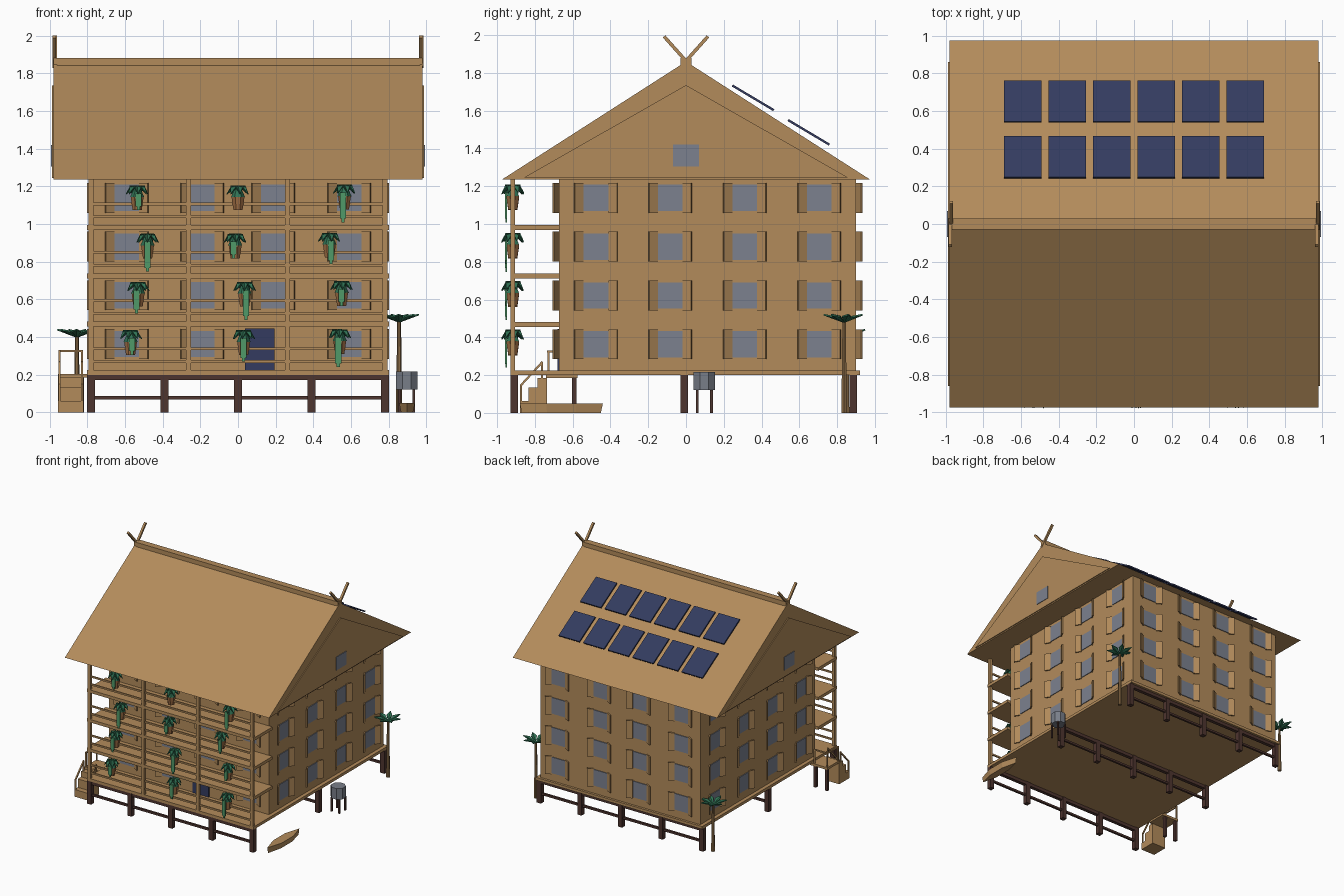
import bpy, bmesh, math
from mathutils import Matrix, Vector

if "Cube" in bpy.data.objects:
    bpy.data.objects.remove(bpy.data.objects["Cube"])


def material(name, r, g, b):
    m = bpy.data.materials.new(name)
    m.diffuse_color = (r, g, b, 1)
    m.use_nodes = True
    m.node_tree.nodes["Principled BSDF"].inputs["Base Color"].default_value = m.diffuse_color
    return m


WOOD = material("tan wood", 0.45, 0.26, 0.105)
DARK = material("dark timber", 0.076, 0.035, 0.028)
GLASS = material("window glass", 0.20, 0.22, 0.275)
NAVY = material("navy", 0.033, 0.044, 0.115)
LEAF = material("leaf green", 0.03, 0.17, 0.09)
VINE = material("vine green", 0.08, 0.32, 0.14)
POT = material("clay pot", 0.36, 0.16, 0.06)
TRUNK = material("palm trunk", 0.25, 0.145, 0.06)
STEEL = material("tank grey", 0.19, 0.21, 0.25)


def finish(name, bm, mat, thickness=0):
    bmesh.ops.recalc_face_normals(bm, faces=bm.faces)
    me = bpy.data.meshes.new(name)
    bm.to_mesh(me)
    bm.free()
    me.materials.append(mat)
    ob = bpy.data.objects.new(name, me)
    bpy.context.collection.objects.link(ob)
    if thickness:
        mod = ob.modifiers.new("thickness", "SOLIDIFY")
        mod.thickness = thickness
        mod.offset = 0
    return ob


def box(bm, lo, hi):
    lo, hi = Vector(lo), Vector(hi)
    m = Matrix.Translation((lo + hi) / 2) @ Matrix.Diagonal((*(hi - lo), 1))
    bmesh.ops.create_cube(bm, size=1, matrix=m)


def bar(bm, a, b, w):
    """Square bar from point a to point b."""
    a, b = Vector(a), Vector(b)
    d = b - a
    m = Matrix.Translation((a + b) / 2) @ d.to_track_quat("Z", "X").to_matrix().to_4x4()
    bmesh.ops.create_cube(bm, size=1, matrix=m @ Matrix.Diagonal((w, w, d.length, 1)))


def cone(bm, c, r1, r2, z0, z1, n):
    m = Matrix.Translation((c[0], c[1], (z0 + z1) / 2)) @ Matrix.Rotation(math.pi / n, 4, "Z")
    bmesh.ops.create_cone(bm, cap_ends=True, segments=n, radius1=r1, radius2=r2,
                          depth=z1 - z0, matrix=m)


def prism(bm, outline, x0, x1):
    """Extrude a (y, z) outline along x."""
    f = bm.faces.new([bm.verts.new((x0, y, z)) for y, z in outline])
    r = bmesh.ops.extrude_face_region(bm, geom=[f])
    bmesh.ops.translate(bm, vec=(x1 - x0, 0, 0),
                        verts=[v for v in r["geom"] if isinstance(v, bmesh.types.BMVert)])


def fronds(bm, c, n, length, width, mid, tip, turn=0):
    """Ring of pointed leaves; mid and tip are heights relative to the centre."""
    for i in range(n):
        m = Matrix.Translation(c) @ Matrix.Rotation(turn + i * math.tau / n, 4, "Z")
        p = [bm.verts.new(m @ Vector(v)) for v in
             ((0, 0, 0), (length * .55, -width / 2, mid), (length, 0, tip), (length * .55, width / 2, mid))]
        bm.faces.new((p[0], p[1], p[2]))
        bm.faces.new((p[0], p[2], p[3]))


# Stilts with beams and braces
bm = bmesh.new()
for y in (-0.91, -0.01, 0.885):
    for x in (-0.78, -0.39, 0, 0.39, 0.78):
        box(bm, (x - .02, y - .02, 0), (x + .02, y + .02, 0.2))
    box(bm, (-0.78, y - .015, 0.172), (0.78, y + .015, 0.2))
    box(bm, (-0.78, y - .009, 0.07), (0.78, y + .009, 0.088))
finish("stilts", bm, DARK)

# Floor, walls, balcony slabs
bm = bmesh.new()
box(bm, (-0.8, -0.93, 0.2), (0.8, 0.92, 0.224))
finish("floor", bm, WOOD)
bm = bmesh.new()
box(bm, (-0.768, -0.672, 0.224), (0.768, 0.9, 1.24))
finish("walls", bm, WOOD)
bm = bmesh.new()
for k in (1, 2, 3):
    z = 0.2 + 0.256 * k
    box(bm, (-0.8, -0.93, z), (0.8, -0.67, z + 0.026))
finish("balcony_slabs", bm, WOOD)

# Balcony posts and rails
bm = bmesh.new()
for x in (-0.78, -0.262, 0.262, 0.78):
    box(bm, (x - .013, -0.93, 0.22), (x + .013, -0.904, 1.24))
for k in range(4):
    for dz in (0.07, 0.138):
        z = 0.2 + 0.256 * k + dz
        box(bm, (-0.78, -0.923, z - .007), (0.78, -0.911, z + .007))
finish("balcony_posts_and_rails", bm, WOOD)

# Windows and open shutters, placed in a wall frame: x along the wall, -y outwards
glass, shutters = bmesh.new(), bmesh.new()


def window(frame):
    m = frame @ Matrix.Diagonal((0.132, 0.012, 0.14, 1))
    bmesh.ops.create_cube(glass, size=1, matrix=m)
    for s in (-1, 1):
        m = (frame @ Matrix.Translation((s * .068, -.004, 0)) @ Matrix.Rotation(-s * math.radians(30), 4, "Z")
             @ Matrix.Translation((s * .026, 0, 0)) @ Matrix.Diagonal((0.052, 0.01, 0.158, 1)))
        bmesh.ops.create_cube(shutters, size=1, matrix=m)


for k in range(4):
    z = 0.363 + 0.2585 * k
    for i in range(4):
        x = (-0.59, -0.19, 0.187, 0.59)[i]
        if not (k == 0 and i == 2):
            window(Matrix.Translation((x, -0.672, z)))
        window(Matrix.Translation((x, 0.9, z)) @ Matrix.Rotation(math.pi, 4, "Z"))
        y = -0.477 + 0.394 * i
        for s in (-1, 1):
            window(Matrix.Translation((s * .768, y, z)) @ Matrix.Rotation(s * math.pi / 2, 4, "Z"))
for s in (-1, 1):
    box(glass, (s * .985 - .008, -0.07, 1.305), (s * .985 + .008, 0.07, 1.42))
finish("window_glass", glass, GLASS)
finish("shutters", shutters, WOOD)

# Door
bm = bmesh.new()
box(bm, (0.037, -0.68, 0.224), (0.195, -0.67, 0.445))
finish("door", bm, NAVY)

# Roof, gable panels, ridge cap and crossed finials
bm = bmesh.new()
prism(bm, ((-0.975, 1.235), (0.975, 1.235), (0, 1.86)), -0.98, 0.98)
finish("roof", bm, WOOD)
bm = bmesh.new()
for s in (-1, 1):
    prism(bm, ((-0.86, 1.245), (0.86, 1.245), (0, 1.735)), s * .97, s * .988)
finish("gable_panels", bm, WOOD)
bm = bmesh.new()
box(bm, (-0.98, -0.028, 1.838), (0.98, 0.028, 1.88))
finish("ridge_cap", bm, WOOD)
bm = bmesh.new()
for x in (-0.972, 0.972):
    for s in (-1, 1):
        bar(bm, (x + s * .003, -s * .025, 1.835), (x + s * .003, s * .116, 1.993), 0.018)
finish("finials", bm, WOOD)

# Solar panels on the back slope
bm = bmesh.new()
tilt = Matrix.Rotation(-math.atan(0.595), 4, "X")
for y, z in ((0.355, 1.668), (0.65, 1.485)):
    for i in range(6):
        m = Matrix.Translation((-0.59 + 0.236 * i, y, z)) @ tilt
        bmesh.ops.create_cube(bm, size=1, matrix=m @ Matrix.Diagonal((0.2, 0.255, 0.012, 1)))
finish("solar_panels", bm, NAVY)

# Side stair with landing and handrails
bm = bmesh.new()
prism(bm, ((-0.88, 0), (-0.88, 0.062), (-0.833, 0.062), (-0.833, 0.135), (-0.787, 0.135),
           (-0.787, 0.185), (-0.737, 0.185), (-0.737, 0)), -0.955, -0.82)
box(bm, (-0.955, -0.74, 0.185), (-0.79, -0.575, 0.205))
finish("stair", bm, WOOD)
bm = bmesh.new()
for x in (-0.948, -0.827):
    bar(bm, (x, -0.873, 0.06), (x, -0.873, 0.15), 0.011)
    bar(bm, (x, -0.875, 0.145), (x, -0.76, 0.27), 0.011)
    bar(bm, (x, -0.763, 0.18), (x, -0.763, 0.27), 0.011)
for x, y in ((-0.948, -0.728), (-0.948, -0.583), (-0.827, -0.583)):
    bar(bm, (x, y, 0.2), (x, y, 0.325), 0.011)
bar(bm, (-0.948, -0.735, 0.325), (-0.948, -0.577, 0.325), 0.011)
bar(bm, (-0.953, -0.583, 0.325), (-0.822, -0.583, 0.325), 0.011)
finish("stair_rails", bm, WOOD)
bm = bmesh.new()
for x in (-0.94, -0.83):
    bar(bm, (x, -0.591, 0), (x, -0.591, 0.19), 0.025)
finish("landing_posts", bm, DARK)

# Hanging plants along the balcony
pots, leaves, vines = bmesh.new(), bmesh.new(), bmesh.new()
rows = ((-0.57, 0.03, 0.54), (-0.53, 0.035, 0.55), (-0.48, -0.015, 0.485), (-0.535, 0, 0.565))
for k, row in enumerate(rows):
    for i, x in enumerate(row):
        z = 0.365 + 0.256 * k + (0.005 if i == 2 else 0)
        cone(pots, (x, -0.917), 0.026, 0.037, z - .06, z + .01, 8)
        fronds(leaves, (x, -0.917, z + .07), 7, 0.06, 0.045, 0.0, -0.045, turn=i + k)
        cone(leaves, (x, -0.917), 0.036, 0.008, z + .01, z + .07, 6)
        drop = 0.04 + 0.035 * ((i + k) % 3)
        if (k, i) != (3, 1):
            vx = x + (0.008, 0.0, -0.008)[(i + 2 * k) % 3]
            box(vines, (vx - .016, -0.958, z - drop), (vx + .016, -0.948, z + .03))
            box(vines, (vx - .008, -0.956, z - drop - .02), (vx + .008, -0.948, z - drop))
finish("plant_pots", pots, POT)
finish("plant_leaves", leaves, LEAF, 0.004)
finish("plant_vines", vines, VINE)

# Palm trees
trunks, crowns = bmesh.new(), bmesh.new()
for x, y, h in ((0.855, 0.837, 0.485), (-0.855, 0.85, 0.405)):
    cone(trunks, (x, y), 0.017, 0.01, 0, h, 6)
    fronds(crowns, (x, y, h - .005), 7, 0.108, 0.045, 0.03, 0.04, turn=0.2)
finish("palm_trunks", trunks, TRUNK)
finish("palm_fronds", crowns, LEAF, 0.008)

# Water tank on legs
bm = bmesh.new()
cone(bm, (0.895, 0.097), 0.061, 0.061, 0.122, 0.217, 8)
finish("water_tank", bm, STEEL)
bm = bmesh.new()
for sx in (-1, 1):
    for sy in (-1, 1):
        bar(bm, (.895 + sx * .038, .097 + sy * .038, 0), (.895 + sx * .038, .097 + sy * .038, 0.122), 0.014)
finish("tank_legs", bm, DARK)

# Small boat: pointed hull with a narrower keel
bm = bmesh.new()
outline = ((0, -.22), (.042, -.08), (.042, .08), (0, .22), (-.042, .08), (-.042, -.08))
top = [bm.verts.new((0.897 + x, -0.66 + y, 0.05)) for x, y in outline]
keel = [bm.verts.new((0.897 + x * .75, -0.66 + y * .95, 0)) for x, y in outline]
bm.faces.new(top)
bm.faces.new(keel)
for i in range(6):
    j = (i + 1) % 6
    bm.faces.new((top[i], top[j], keel[j], keel[i]))
finish("boat", bm, WOOD)
